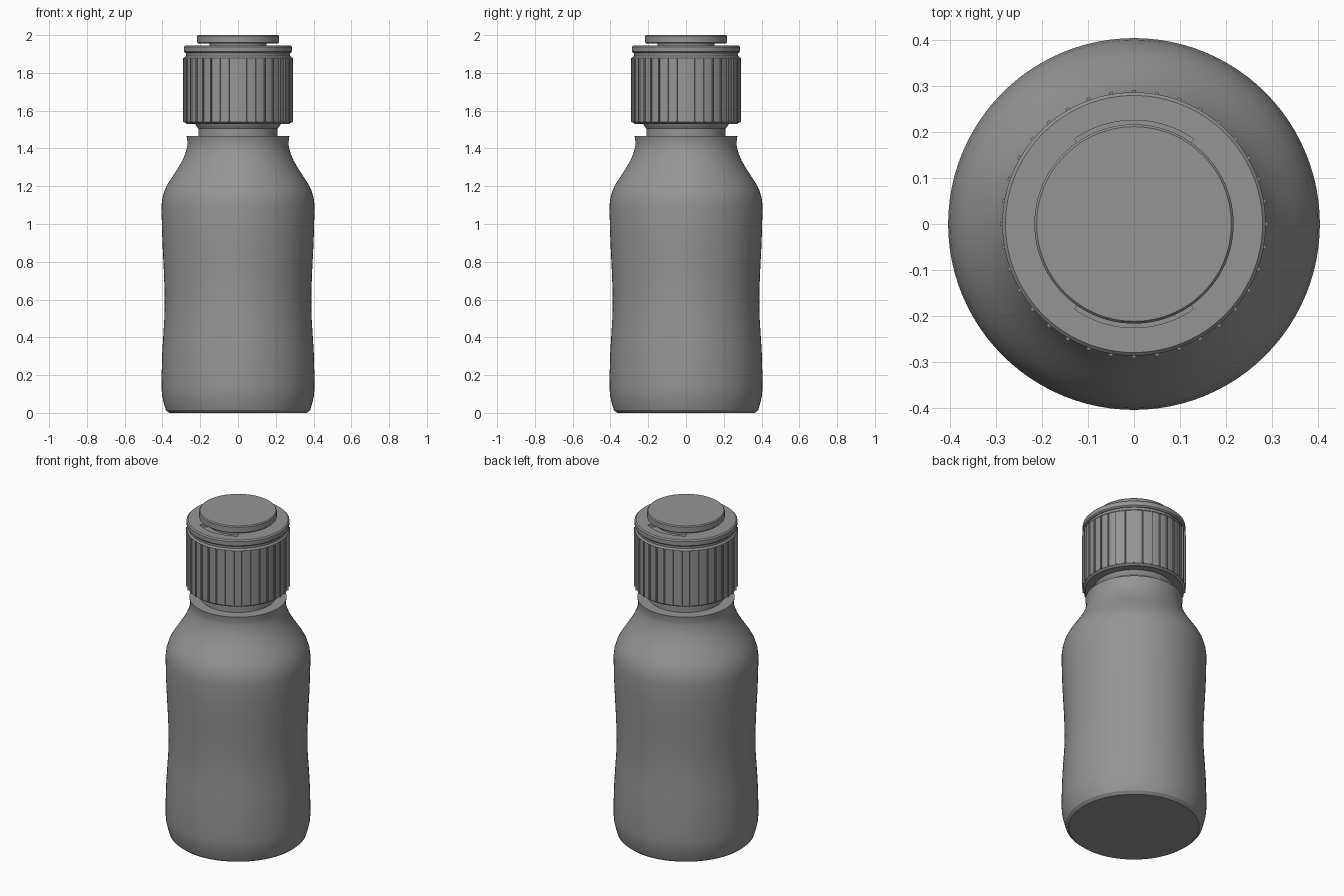
import bpy, bmesh
from math import sin, cos, pi, radians
from mathutils import Matrix

cube = bpy.data.objects.get("Cube")
if cube:
    bpy.data.objects.remove(cube)

SEGMENTS = 96
RIBS = 36

grey = bpy.data.materials.new("plain grey")
grey.use_nodes = True
tone = (0.3, 0.3, 0.3, 1)
grey.diffuse_color = tone
grey.node_tree.nodes["Principled BSDF"].inputs["Base Color"].default_value = tone


def finish(name, bm, smooth=True):
    """Turn a bmesh into a named, coloured object."""
    bmesh.ops.recalc_face_normals(bm, faces=bm.faces)
    mesh = bpy.data.meshes.new(name)
    bm.to_mesh(mesh)
    bm.free()
    mesh.materials.append(grey)
    obj = bpy.data.objects.new(name, mesh)
    bpy.context.collection.objects.link(obj)
    if smooth:
        shade(obj)
    return obj


def shade(obj):
    bpy.ops.object.select_all(action="DESELECT")
    obj.select_set(True)
    bpy.context.view_layer.objects.active = obj
    bpy.ops.object.shade_smooth_by_angle(angle=radians(30))


def lathe(name, profile, smooth=True):
    """Revolve (radius, height) points, closing both ends with flat caps."""
    bm = bmesh.new()
    rings = [[bm.verts.new((r * cos(2 * pi * i / SEGMENTS), r * sin(2 * pi * i / SEGMENTS), z))
              for i in range(SEGMENTS)] for r, z in profile]
    for low, high in zip(rings, rings[1:]):
        for i in range(SEGMENTS):
            j = (i + 1) % SEGMENTS
            bm.faces.new((low[i], low[j], high[j], high[i]))
    bm.faces.new(rings[0])
    bm.faces.new(rings[-1])
    return finish(name, bm, smooth)


# Bottle body: chamfered foot, gentle waist, rounded shoulder, flared rim
lathe("bottle_body", [
    (0.365, 0), (0.382, 0.015), (0.39, 0.04), (0.402, 0.09), (0.405, 0.13),
    (0.404, 0.22), (0.401, 0.32), (0.395, 0.42), (0.39, 0.5), (0.388, 0.58),
    (0.389, 0.66), (0.393, 0.76), (0.399, 0.88), (0.403, 0.98), (0.405, 1.1),
    (0.4, 1.14), (0.388, 1.18), (0.37, 1.215), (0.344, 1.255), (0.318, 1.295),
    (0.295, 1.335), (0.278, 1.375), (0.269, 1.41), (0.267, 1.43), (0.272, 1.465)])

# Neck flaring into the underside of the cap
lathe("neck", [(0.21, 1.44), (0.21, 1.505), (0.225, 1.525), (0.23, 1.545)])

# Cap skirt with chamfered lower and upper edges
lathe("cap_skirt", [(0.272, 1.53), (0.285, 1.54), (0.285, 1.88), (0.277, 1.89)])

# Thin grip ribs around the skirt
bm = bmesh.new()
for i in range(RIBS):
    place = (Matrix.Rotation(2 * pi * i / RIBS, 4, "Z")
             @ Matrix.Translation((0.286, 0, 1.71))
             @ Matrix.Diagonal((0.012, 0.008, 0.34, 1)))
    bmesh.ops.create_cube(bm, size=1, matrix=place)
finish("grip_ribs", bm, smooth=False)

# Groove and lid on top of the skirt
lathe("lid_groove", [(0.275, 1.87), (0.275, 1.92)])
lid = lathe("lid", [(0.28, 1.905), (0.287, 1.912), (0.287, 1.938), (0.28, 1.945)], smooth=False)

# Two curved pockets cut into the lid, front and back
bm = bmesh.new()
for side in (-1, 1):
    angles = [radians(-35 + 70 * i / 24) for i in range(25)]
    outline = [(0.226 * sin(a), side * 0.226 * cos(a)) for a in angles]
    outline += [(0.17 * sin(a), side * 0.17 * cos(a)) for a in reversed(angles)]
    base = bm.faces.new([bm.verts.new((x, y, 1.925)) for x, y in outline])
    top = bmesh.ops.extrude_face_region(bm, geom=[base])["geom"]
    bmesh.ops.translate(bm, vec=(0, 0, 0.05),
                        verts=[v for v in top if isinstance(v, bmesh.types.BMVert)])
cutter = finish("pocket_cutter", bm, smooth=False)
cutter.hide_render = True
cutter.hide_viewport = True
cut = lid.modifiers.new("pockets", "BOOLEAN")
cut.operation = "DIFFERENCE"
cut.solver = "EXACT"
cut.object = cutter
shade(lid)

# Push button on a short stem
lathe("button_stem", [(0.15, 1.93), (0.15, 1.965)])
lathe("button", [(0.21, 1.955), (0.217, 1.961), (0.217, 1.994), (0.212, 2.0)])
